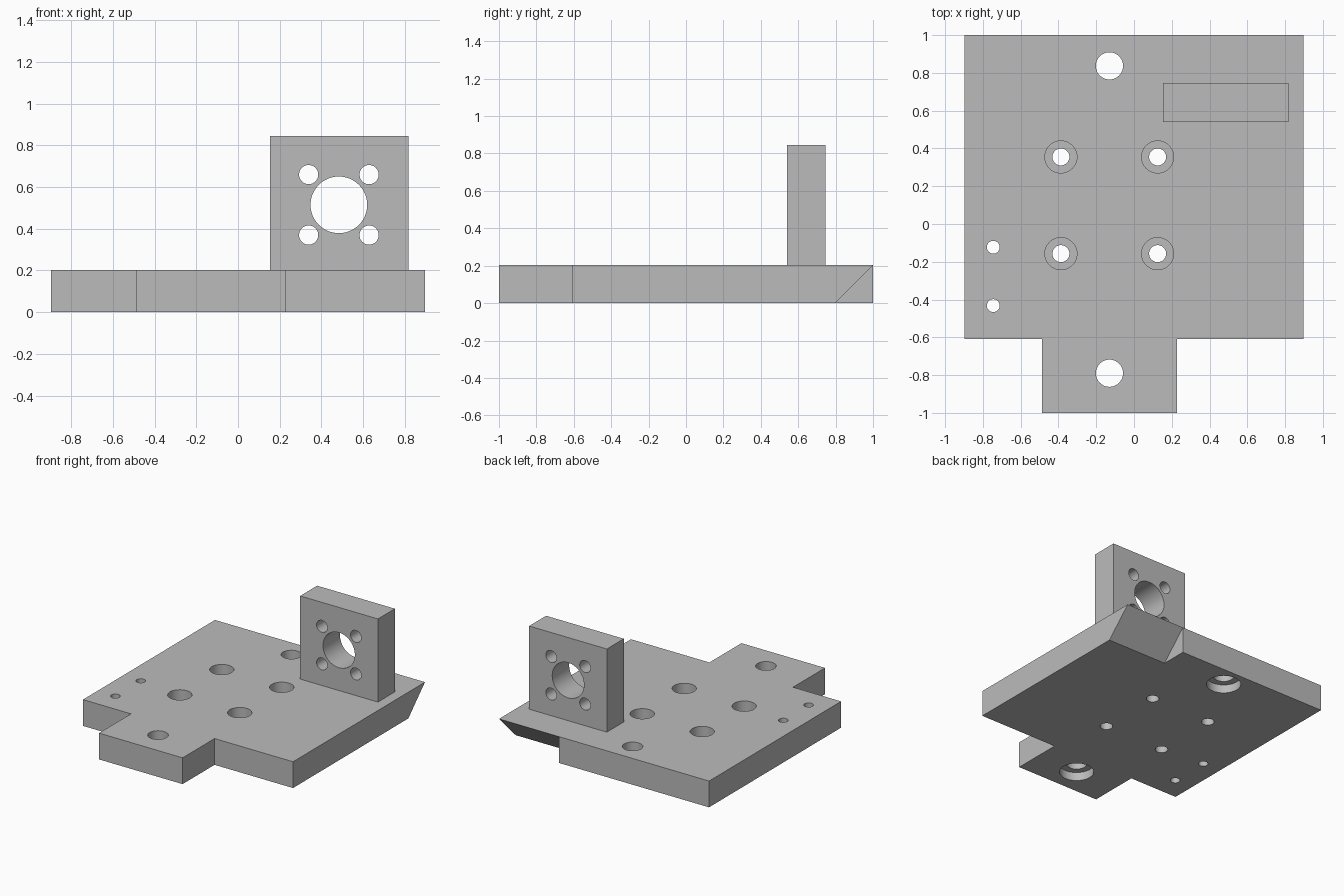
import bpy, bmesh, math
from mathutils import Matrix, Vector

if "Cube" in bpy.data.objects:
    bpy.data.objects.remove(bpy.data.objects["Cube"], do_unlink=True)

grey = bpy.data.materials.new("plain grey")
grey.use_nodes = True
grey.diffuse_color = (0.5, 0.5, 0.5, 1)
grey.node_tree.nodes["Principled BSDF"].inputs["Base Color"].default_value = (0.5, 0.5, 0.5, 1)


def add_object(name, bm):
    bmesh.ops.recalc_face_normals(bm, faces=bm.faces)
    mesh = bpy.data.meshes.new(name)
    bm.to_mesh(mesh)
    bm.free()
    mesh.materials.append(grey)
    obj = bpy.data.objects.new(name, mesh)
    bpy.context.collection.objects.link(obj)
    return obj


def prism(name, outline, sweep):
    """Extrude a closed outline along a vector."""
    bm = bmesh.new()
    face = bm.faces.new([bm.verts.new(p) for p in outline])
    grown = bmesh.ops.extrude_face_region(bm, geom=[face])["geom"]
    verts = [v for v in grown if isinstance(v, bmesh.types.BMVert)]
    bmesh.ops.translate(bm, verts=verts, vec=Vector(sweep))
    return add_object(name, bm)


def cylinder(start, end, radius):
    start, end = Vector(start), Vector(end)
    axis = end - start
    turn = Vector((0, 0, 1)).rotation_difference(axis).to_matrix().to_4x4()
    bm = bmesh.new()
    bmesh.ops.create_cone(bm, cap_ends=True, segments=48, radius1=radius, radius2=radius,
                          depth=axis.length, matrix=Matrix.Translation((start + end) / 2) @ turn)
    return add_object("hole_cutter", bm)


def cut(obj, cutter):
    cutter.hide_render = True
    bpy.context.view_layer.objects.active = obj
    mod = obj.modifiers.new("cut", "BOOLEAN")
    mod.operation, mod.solver, mod.object = "DIFFERENCE", "EXACT", cutter
    bpy.ops.object.modifier_apply(modifier=mod.name)
    bpy.data.objects.remove(cutter, do_unlink=True)


def bore(obj, x, y, radius, low=-0.1, high=0.3):
    cut(obj, cylinder((x, y, low), (x, y, high), radius))


# Base plate with a front tab
W, T, SHOULDER = 0.897, 0.203, -0.61
TAB_L, TAB_R = -0.487, 0.227
outline = [(-W, 1), (-W, SHOULDER), (TAB_L, SHOULDER), (TAB_L, -1),
           (TAB_R, -1), (TAB_R, SHOULDER), (W, SHOULDER), (W, 1)]
plate = prism("base_plate", [(x, y, 0) for x, y in outline], (0, 0, T))

# Undercut bevel on the back corner, reaching the top edge
e = 0.1
bevel = [(0.385, 1 - T - e, -e), (0.385, 1 + e, -e), (0.385, 1 + e, T), (0.385, 1, T)]
cut(plate, prism("bevel_cutter", bevel, (1, 0, 0)))

# Mounting holes, counterbored from below
for y in (0.837, -0.79):
    bore(plate, -0.13, y, 0.072)
    bore(plate, -0.13, y, 0.122, high=0.065)

# Four screw holes, counterbored from above
for x in (-0.387, 0.125):
    for y in (0.355, -0.157):
        bore(plate, x, y, 0.045)
        bore(plate, x, y, 0.085, low=0.09)

# Small side holes
for y in (-0.123, -0.432):
    bore(plate, -0.745, y, 0.034)

# Upright bracket with a centre bore and four bolt holes
left, right, top = 0.153, 0.817, 0.845
bracket = prism("upright_bracket", [(left, 0.54, T), (right, 0.54, T),
                                    (right, 0.54, top), (left, 0.54, top)], (0, 0.207, 0))
cx, cz, pitch = 0.484, 0.515, 0.145
bolts = [(cx + i * pitch, cz + j * pitch, 0.046) for i in (-1, 1) for j in (-1, 1)]
for x, z, radius in [(cx, cz, 0.136)] + bolts:
    cut(bracket, cylinder((x, 0.4, z), (x, 0.9, z), radius))

# Smooth bores, sharp edges
for obj in (plate, bracket):
    bpy.ops.object.select_all(action="DESELECT")
    obj.select_set(True)
    bpy.context.view_layer.objects.active = obj
    bpy.ops.object.shade_smooth_by_angle(angle=math.radians(30))
